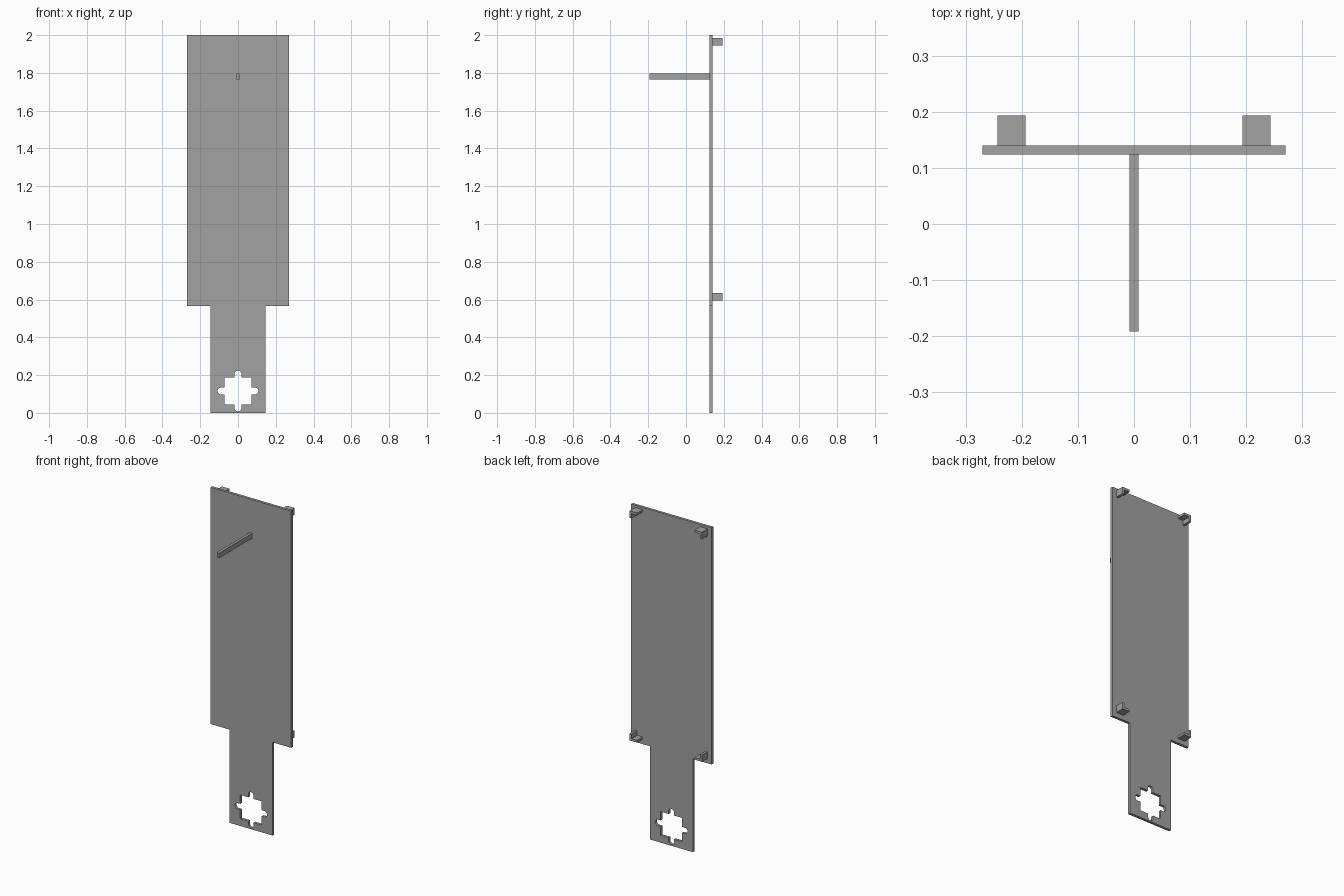
import bpy
import math
from mathutils import Matrix

if "Cube" in bpy.data.objects:
    bpy.data.objects.remove(bpy.data.objects["Cube"], do_unlink=True)

GREY = (0.36, 0.36, 0.36, 1.0)
grey = bpy.data.materials.new("plain grey")
grey.use_nodes = True
grey.diffuse_color = GREY
grey.node_tree.nodes["Principled BSDF"].inputs["Base Color"].default_value = GREY


def extrude_profile(name, loops, y0, y1):
    """Extrude closed x-z loops (inner ones become holes) from y0 to y1."""
    curve = bpy.data.curves.new(name + " profile", "CURVE")
    curve.dimensions = "2D"
    curve.fill_mode = "BOTH"
    curve.extrude = (y1 - y0) / 2
    for loop in loops:
        spline = curve.splines.new("POLY")
        spline.points.add(len(loop) - 1)
        for point, (x, z) in zip(spline.points, loop):
            point.co = (x, z, 0, 1)
        spline.use_cyclic_u = True
    temp = bpy.data.objects.new(name + " temp", curve)
    bpy.context.collection.objects.link(temp)
    bpy.context.view_layer.update()
    deps = bpy.context.evaluated_depsgraph_get()
    mesh = bpy.data.meshes.new_from_object(temp.evaluated_get(deps))
    bpy.data.objects.remove(temp, do_unlink=True)
    mesh.transform(Matrix.Translation((0, (y0 + y1) / 2, 0))
                   @ Matrix.Rotation(math.pi / 2, 4, "X"))
    mesh.name = name
    mesh.materials.clear()
    mesh.materials.append(grey)
    mesh.polygons.foreach_set("use_smooth", [False] * len(mesh.polygons))
    obj = bpy.data.objects.new(name, mesh)
    bpy.context.collection.objects.link(obj)
    return obj


FRONT, BACK = 0.124, 0.14

# Back plate with a narrow tab at the bottom
right_side = [(0.145, 0), (0.145, 0.565), (0.27, 0.565), (0.27, 2)]
outline = right_side + [(-x, z) for x, z in reversed(right_side)]

# Square hole with a round-ended notch in the middle of each side
HALF, LOBE, REACH, CENTRE = 0.072, 0.018, 0.108, 0.116
hole = []
for quarter in range(4):
    turn = quarter * math.pi / 2
    side = [(HALF, -HALF), (HALF, -LOBE)]
    for i in range(13):
        a = -math.pi / 2 + math.pi * i / 12
        side.append((REACH - LOBE + LOBE * math.cos(a), LOBE * math.sin(a)))
    side.append((HALF, LOBE))
    for x, z in side:
        hole.append((x * math.cos(turn) - z * math.sin(turn),
                     CENTRE + x * math.sin(turn) + z * math.cos(turn)))

extrude_profile("back_plate", [outline, hole], FRONT, BACK)

# Peg sticking out of the front
extrude_profile("front_peg", [[(-0.008, 1.765), (0.008, 1.765),
                               (0.008, 1.796), (-0.008, 1.796)]], -0.192, FRONT)

# L-shaped corner brackets on the back, each wrapping an outer corner
WIDTH, HEIGHT, WALL = 0.05, 0.042, 0.014
bracket = [(0, 0), (-WIDTH, 0), (-WIDTH, -WALL),
           (-WALL, -WALL), (-WALL, -HEIGHT), (0, -HEIGHT)]
for side, sx in (("left", 1), ("right", -1)):
    for level, z, sz in (("top", 1.986, 1), ("bottom", 0.594, -1)):
        loop = [(sx * (0.243 + px), z + sz * pz) for px, pz in bracket]
        extrude_profile(f"{level}_{side}_bracket", [loop], BACK, 0.193)
